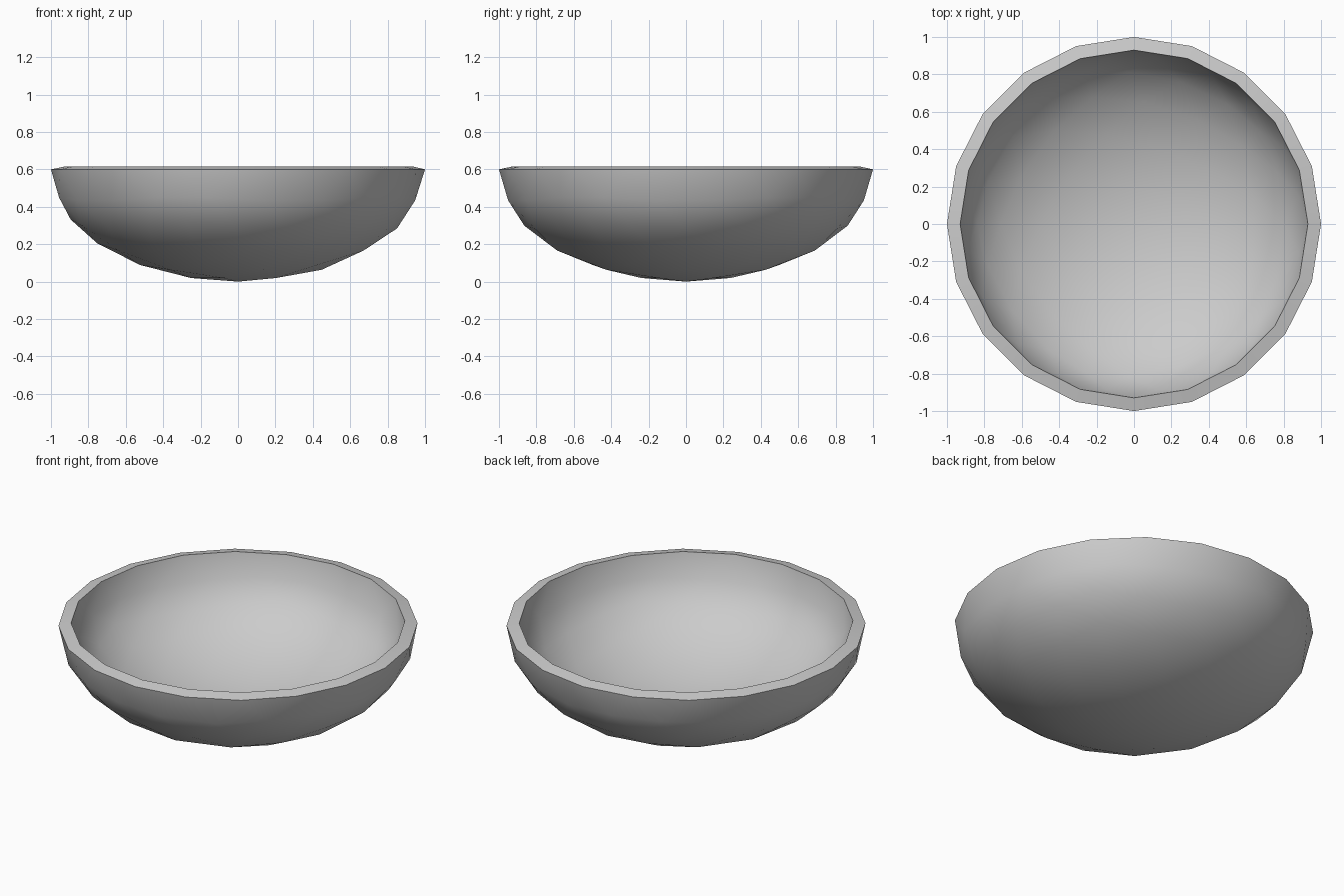
import bpy, bmesh, math
from mathutils import Matrix

if "Cube" in bpy.data.objects:
    bpy.data.objects.remove(bpy.data.objects["Cube"])

# Bowl shell: lower half of an icosphere, flattened in z, rim ring of 20 sides
bm = bmesh.new()
bmesh.ops.create_icosphere(bm, subdivisions=3, radius=1.0)
upper = [v for v in bm.verts if v.co.z > 0.01]
bmesh.ops.delete(bm, geom=upper, context='VERTS')
bm.transform(Matrix.Translation((0, 0, 0.6)) @ Matrix.Diagonal((1, 1, 0.6, 1)))
bm.normal_update()

mesh = bpy.data.meshes.new("bowl")
bm.to_mesh(mesh)
bm.free()
bowl = bpy.data.objects.new("bowl", mesh)
bpy.context.collection.objects.link(bowl)

# Wall thickness, added towards the inside
solid = bowl.modifiers.new("wall", 'SOLIDIFY')
solid.thickness = 0.072
solid.offset = -1

# Smooth walls with crisp rim edges
bpy.context.view_layer.objects.active = bowl
bowl.select_set(True)
bpy.ops.object.modifier_apply(modifier="wall")
bpy.ops.object.shade_smooth_by_angle(angle=math.radians(40))
